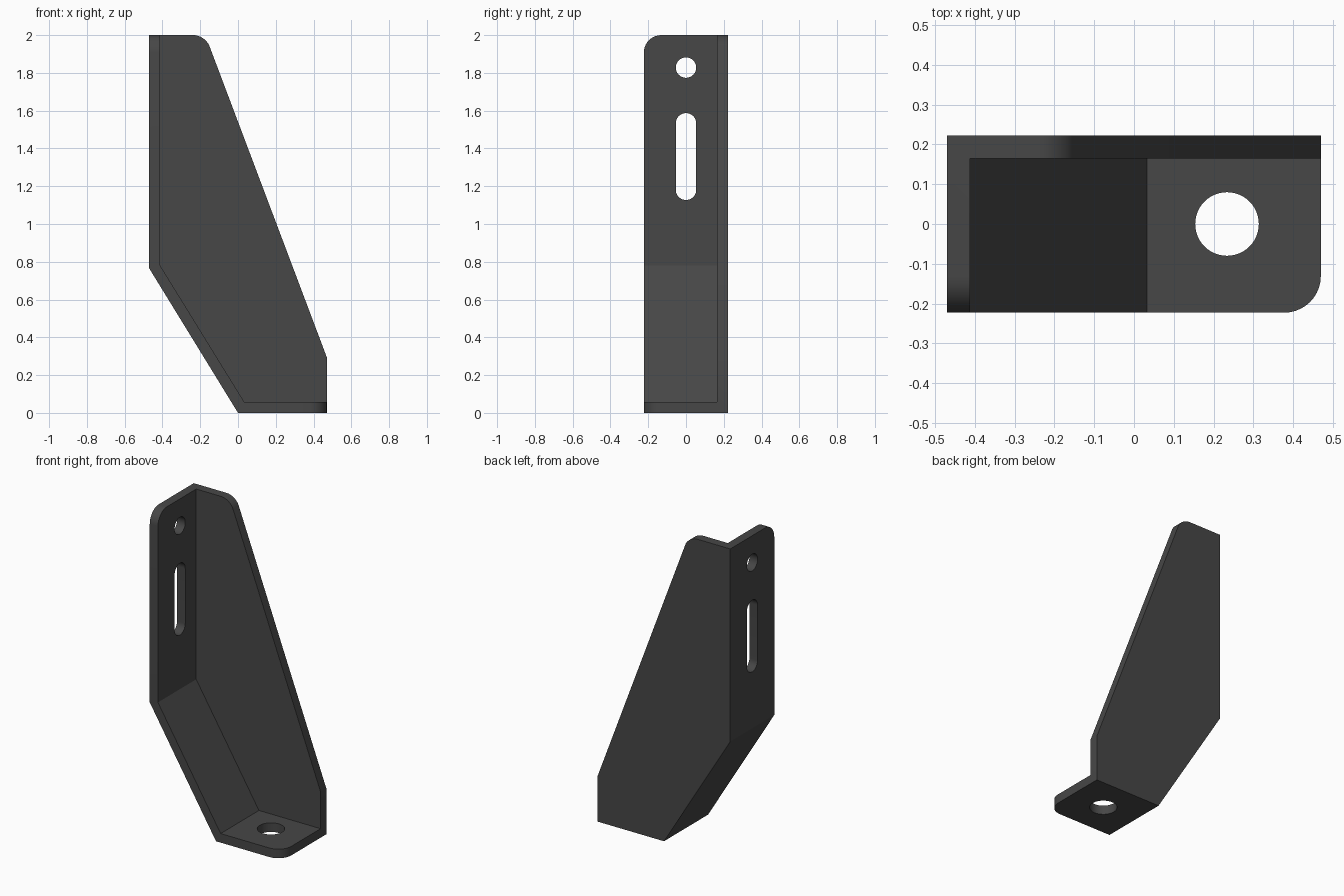
import bpy, bmesh, math
from mathutils import Matrix

cube = bpy.data.objects.get("Cube")
if cube:
    bpy.data.objects.remove(cube, do_unlink=True)

HALF_X, HALF_Y, HEIGHT, WALL = 0.47, 0.223, 2.0, 0.058
ROUND = 0.092

metal = bpy.data.materials.new("dark_grey_metal")
metal.use_nodes = True
grey = (0.063, 0.063, 0.063, 1)
metal.diffuse_color = grey
metal.node_tree.nodes["Principled BSDF"].inputs["Base Color"].default_value = grey


def prism(name, outline, y0, y1):
    """Extrude an x-z outline from y0 to y1."""
    bm = bmesh.new()
    face = bm.faces.new([bm.verts.new((x, y0, z)) for x, z in outline])
    grown = bmesh.ops.extrude_face_region(bm, geom=[face])["geom"]
    moved = [v for v in grown if isinstance(v, bmesh.types.BMVert)]
    bmesh.ops.translate(bm, verts=moved, vec=(0, y1 - y0, 0))
    bmesh.ops.recalc_face_normals(bm, faces=bm.faces[:])
    mesh = bpy.data.meshes.new(name)
    bm.to_mesh(mesh)
    bm.free()
    obj = bpy.data.objects.new(name, mesh)
    bpy.context.collection.objects.link(obj)
    return obj


def round_edges(obj, test, size):
    """Round every edge whose two ends both pass the test."""
    bm = bmesh.new()
    bm.from_mesh(obj.data)
    edges = [e for e in bm.edges if all(test(v.co) for v in e.verts)]
    bmesh.ops.bevel(bm, geom=edges, offset=size, segments=10, profile=0.5,
                    affect='EDGES')
    bm.to_mesh(obj.data)
    bm.free()


def cut(obj, cutter):
    cutter.hide_render = True
    mod = obj.modifiers.new("cut", 'BOOLEAN')
    mod.operation, mod.solver, mod.object = 'DIFFERENCE', 'EXACT', cutter
    bpy.context.view_layer.objects.active = obj
    bpy.ops.object.modifier_apply(modifier=mod.name)
    bpy.data.objects.remove(cutter, do_unlink=True)


def near(a, b):
    return abs(a - b) < 0.001


def stadium(radius, low, high, steps=24):
    """Outline of a slot, or of a circle when low equals high."""
    pts = []
    for start, centre in ((0, high), (math.pi, low)):
        for i in range(steps + 1):
            if low == high and i == steps:
                continue
            a = start + math.pi * i / steps
            pts.append((radius * math.cos(a), centre + radius * math.sin(a)))
    return pts


# Full side silhouette, with its rounded upper corner
top_x = -0.173
bracket = prism("bracket", [(-HALF_X, HEIGHT), (-HALF_X, 0.765), (0, 0),
                            (HALF_X, 0), (HALF_X, 0.295), (top_x, HEIGHT)],
                -HALF_Y, HALF_Y)
round_edges(bracket, lambda c: near(c.x, top_x), 0.062)

# Hollow out, leaving the bent strap and the side web
cut(bracket, prism("cavity_cutter",
                   [(WALL - HALF_X, 3), (WALL - HALF_X, 0.78), (0.033, WALL),
                    (3, WALL), (3, 3)], -1, HALF_Y - WALL))

# Rounded corners of the mounting plate and the foot
round_edges(bracket, lambda c: near(c.y, -HALF_Y) and near(c.z, HEIGHT), ROUND)
round_edges(bracket, lambda c: near(c.y, -HALF_Y) and near(c.x, HALF_X), ROUND)

# Round hole and slot through the mounting plate
for low, high in ((1.828, 1.828), (1.181, 1.533)):
    slot = prism("slot_cutter", stadium(0.054, low, high), -0.1, 0.1)
    slot.data.transform(Matrix.Translation((WALL / 2 - HALF_X, 0, 0))
                        @ Matrix.Rotation(math.pi / 2, 4, 'Z'))
    cut(bracket, slot)

# Round hole through the foot
hole = prism("hole_cutter", stadium(0.08, 0, 0), -0.1, 0.1)
hole.data.transform(Matrix.Translation((0.234, 0, WALL / 2))
                    @ Matrix.Rotation(math.pi / 2, 4, 'X'))
cut(bracket, hole)

bracket.data.materials.clear()
bracket.data.materials.append(metal)
for poly in bracket.data.polygons:
    poly.material_index = 0
bpy.ops.object.select_all(action='DESELECT')
bracket.select_set(True)
bpy.context.view_layer.objects.active = bracket
bpy.ops.object.shade_smooth_by_angle(angle=math.radians(30))
